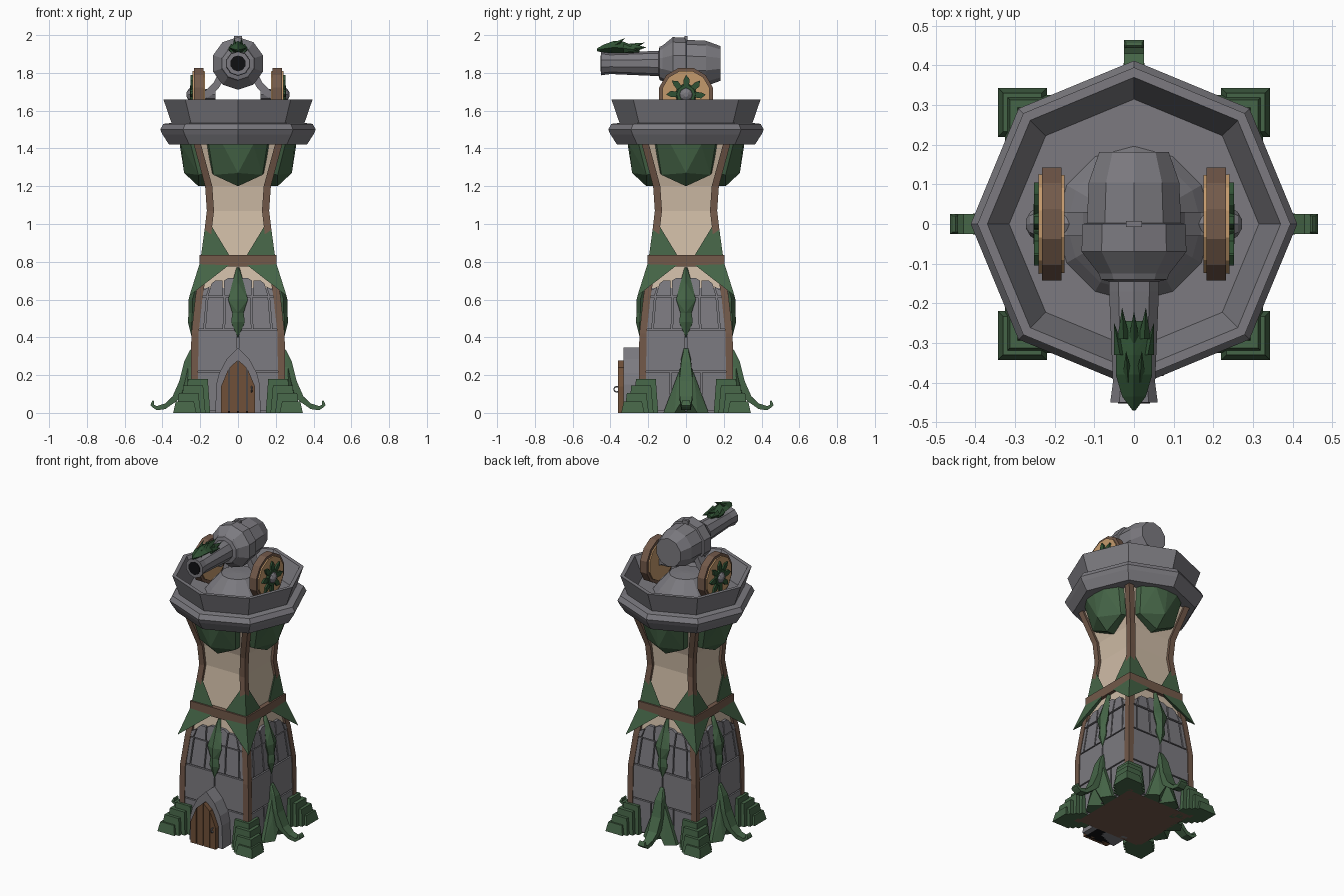
import bpy, bmesh, math
from mathutils import Vector, Matrix

if "Cube" in bpy.data.objects:
    bpy.data.objects.remove(bpy.data.objects["Cube"])

def material(name, r, g, b):
    m = bpy.data.materials.new(name)
    m.diffuse_color = (r, g, b, 1)
    m.use_nodes = True
    m.node_tree.nodes["Principled BSDF"].inputs["Base Color"].default_value = m.diffuse_color
    return m

STONE = material("grey stone", .20, .195, .215)
GREEN = material("leaf green", .06, .13, .063)
DARK = material("deep green", .03, .085, .035)
CREAM = material("cream plaster", .62, .50, .38)
BROWN = material("brown wood", .17, .10, .068)
DOOR = material("door wood", .16, .08, .04)
TAN = material("tan wood", .55, .32, .15)
BLACK = material("black", .005, .005, .006)

def hull(pts):
    bm = bmesh.new()
    for p in pts:
        bm.verts.new(p)
    res = bmesh.ops.convex_hull(bm, input=bm.verts)
    junk = [v for v in bm.verts if not v.link_faces]
    bmesh.ops.delete(bm, geom=junk, context='VERTS')
    bmesh.ops.dissolve_limit(bm, angle_limit=.02, verts=bm.verts, edges=bm.edges)
    bm.verts.index_update()
    out = ([v.co.copy() for v in bm.verts], [[v.index for v in f.verts] for f in bm.faces])
    bm.free()
    return out

def chain(rings):
    return [hull(a + b) for a, b in zip(rings, rings[1:])]

def loft(rings):
    n = len(rings[0])
    vs = [Vector(p) for r in rings for p in r]
    fs = [[i * n + j, i * n + (j + 1) % n, (i + 1) * n + (j + 1) % n, (i + 1) * n + j]
          for i in range(len(rings) - 1) for j in range(n)]
    fs += [list(range(n)), list(range(len(vs) - n, len(vs)))]
    return vs, fs

def lathe(profile, n, axis='Z', c=(0, 0, 0), off=0):
    rings = []
    for r, h in profile:
        ring = []
        for i in range(n):
            a = 2 * math.pi * (i + off) / n
            u, v = r * math.cos(a), r * math.sin(a)
            p = {'Z': (u, v, h), 'Y': (u, h, v), 'X': (h, u, v)}[axis]
            ring.append(Vector(p) + Vector(c))
        rings.append(ring)
    return loft(rings)

def part(name, pieces, mats, turns=(0,)):
    """Join pieces into one object, repeated at quarter turns about z."""
    mats = mats if isinstance(mats, list) else [mats]
    vs, fs = [], []
    for k in turns:
        m = Matrix.Rotation(k * math.pi / 2, 3, 'Z')
        for pv, pf in pieces:
            o = len(vs)
            vs += [m @ Vector(p) for p in pv]
            fs += [[i + o for i in f] for f in pf]
    me = bpy.data.meshes.new(name)
    me.from_pydata(vs, [], fs)
    bm = bmesh.new()
    bm.from_mesh(me)
    bmesh.ops.recalc_face_normals(bm, faces=bm.faces)
    bm.to_mesh(me)
    bm.free()
    for m in mats:
        me.materials.append(m)
    ob = bpy.data.objects.new(name, me)
    bpy.context.collection.objects.link(ob)
    return ob

def box(x0, x1, y0, y1, z0, z1):
    return hull([(x, y, z) for x in (x0, x1) for y in (y0, y1) for z in (z0, z1)])

def interp(table, t):
    for (a, p), (b, q) in zip(table, table[1:]):
        if t <= b:
            return p + (q - p) * (t - a) / (b - a)
    return table[-1][1]

ALL = range(4)
WALL = [(0, .235), (.42, .23), (.62, .208), (.66, .201), (.8, .18), (1.07, .148), (1.2, .157), (1.44, .222)]
wall = lambda z: interp(WALL, z)
square = lambda cx, cy, h, z: [(cx - h, cy - h, z), (cx + h, cy - h, z), (cx + h, cy + h, z), (cx - h, cy + h, z)]

# tower body: stone below, plaster above, wooden underside
body = part("tower_body", [loft([square(0, 0, w, z) for z, w in WALL])], [STONE, CREAM, BROWN])
for f in body.data.polygons:
    f.material_index = 2 if f.normal.z < -.9 else (1 if f.center.z > .65 else 0)

# stone blocks laid on each wall
def block(pts, d=.013):
    return hull([(x, -wall(z) - e, z) for x, z in pts for e in (d, -.01)])
blocks = []
for z0, z1, cuts in ((.01, .215, (-1, -.35, .35, 1)), (.223, .435, (-1, 0, 1)),
                     (.443, .61, (-1, -.78, -.33, .33, .78, 1))):
    for a, b in zip(cuts, cuts[1:]):
        g = .004
        blocks.append(block([(a * wall(z0) + g, z0), (b * wall(z0) - g, z0),
                             (b * wall(z1) - g, z1), (a * wall(z1) + g, z1)]))
blocks.append(block([(-.07, .618), (.07, .618), (.075, .70), (.05, .715), (-.05, .715), (-.075, .70)], .018))
for s in (-1, 1):
    blocks.append(block([(s * .078, .618), (s * .16, .618), (s * .14, .685), (s * .12, .70), (s * .083, .70)], .018))
    blocks.append(block([(s * .168, .618), (s * .2, .618), (s * .19, .645), (s * .15, .67)], .016))
part("stone_blocks", blocks, STONE, ALL)

# corner beams
part("corner_beams", chain([square(w - .002, w - .002, .019, z) for z, w in WALL]), BROWN, ALL)

# cloth drapes over the corners, and sash
a, b, mid = (.025, .198, .80), (.198, .025, .80), (.2, .2, .80)
part("corner_drapes", [hull([(.168, .168, 1.035), mid, a, b]),
                       hull([(.257, .257, .62), (.235, .235, .66), mid, a, b])], GREEN, ALL)
part("sash", [box(-.204, .204, -.204, .204, .775, .835)], BROWN)

# hanging leaves
leaf = [(.77, .008, .207), (.69, .03, .235), (.60, .052, .262), (.53, .03, .262), (.48, .036, .265), (.40, .003, .245)]
part("hanging_leaves", chain([[(-h, -o + .02, z), (0, -o, z), (h, -o + .02, z), (0, -.19, z)] for z, h, o in leaf]),
     GREEN, ALL)

# shield shaped brackets below the platform
part("shield_brackets", [hull([(s * x, -o, z) for s in (-1, 1) for x, o, z in (
    (.17, .20, 1.43), (.17, .15, 1.40), (.14, .14, 1.27), (0, .15, 1.2), (0, .21, 1.2),
    (.13, .21, 1.26), (.155, .25, 1.42), (0, .31, 1.43), (0, .285, 1.27), (.08, .30, 1.42))])], GREEN, ALL)

# stepped corner footings
steps = []
for lo, hi, z in ((.155, .27, .18), (.18, .295, .145), (.205, .318, .105), (.228, .335, .06)):
    c, h = (lo + hi) / 2, (hi - lo) / 2
    steps.append(hull(square(c, c, h + .008, 0) + square(c, c, h - .005, z)))
part("stepped_footings", steps, GREEN, ALL)

# curling roots on the three sides without a door
root = [(.245, .33, .012, .02), (.265, .27, .025, .04), (.285, .17, .035, .05), (.325, .085, .033, .045),
        (.385, .035, .026, .03), (.43, .025, .025, .022), (.455, .04, .025, .018), (.45, .06, .02, .012)]
roots = chain([[(x, -o + e, max(z + f, 0)) for x in (-h, h) for e, f in ((-t / 2, 0), (t / 2, 0), (0, t / 2), (0, -t / 2))]
               for o, z, h, t in root])
for s in (-1, 1):
    roots.append(hull([(0, -.23, .31), (s * .03, -.265, .24), (s * .05, -.285, .13), (s * .12, -.27, 0),
                       (s * .12, -.22, 0), (s * .06, -.31, 0), (0, -.31, .1), (0, -.23, 0)]))
part("curling_roots", roots, GREEN, (1, 2, 3))

# doorway
ARCH = [(.0, .345), (.06, .285), (.10, .21), (.115, .15), (.12, .0)]
part("door_surround", [hull([(s * x, y, z) for s in (-1, 1) for x, z in ARCH for y in (-.33, -.2)])], STONE)
LEAF = [(0, .28), (.03, .26), (.065, .215), (.09, .14)]
planks = []
for x0, x1 in ((-.09, -.05), (-.046, -.002), (.002, .046), (.05, .09)):
    pts = [(x0, 0), (x1, 0), (x0, interp(LEAF, abs(x0))), (x1, interp(LEAF, abs(x1)))]
    planks.append(hull([(x, y, z) for x, z in pts for y in (-.36, -.325)]))
part("door_planks", planks, DOOR)
part("door_shadow", [box(-.085, .085, -.345, -.22, -.0, .01)], BLACK)
bpy.ops.mesh.primitive_torus_add(major_radius=.014, minor_radius=.004, major_segments=10, minor_segments=5,
                                 location=(.072, -.367, .125), rotation=(0, math.pi / 2, 0))
bpy.context.object.name = "door_ring"
bpy.context.object.data.materials.append(STONE)

# octagonal platform with parapet
part("platform", [lathe([(.01, 1.42), (.365, 1.42), (.40, 1.475), (.412, 1.50), (.395, 1.53), (.352, 1.535),
                         (.395, 1.66), (.37, 1.66), (.315, 1.54), (.01, 1.54)], 8)], STONE)
part("cannon_pedestal", [lathe([(.2, 1.535), (.17, 1.575), (.10, 1.65), (.02, 1.655)], 12)], STONE)

# cannon along y
C = (0, 0, 1.85)
part("cannon_barrel", [lathe([(.03, -.45), (.063, -.45), (.056, -.40), (.066, -.17), (.066, -.145), (.088, -.14),
                              (.094, -.125), (.139, -.07), (.137, .0), (.125, .002), (.12, .105), (.092, .182),
                              (.01, .182)], 10, 'Y', C, .5),
                       box(-.02, .02, -.008, .008, 1.93, 1.995)], STONE)
part("cannon_bore", [lathe([(.042, -.453), (.042, -.44)], 10, 'Y', C, .5)], BLACK)

# beast head ornament on the muzzle
head = [(-.47, .004, 1.915, 1.93), (-.435, .03, 1.905, 1.95), (-.38, .046, 1.90, 1.97), (-.33, .046, 1.895, 1.965),
        (-.28, .035, 1.895, 1.945), (-.245, .022, 1.905, 1.93)]
horns = chain([[(-h, y, (lo + hi) / 2), (h, y, (lo + hi) / 2), (0, y, lo), (0, y, hi)] for y, h, lo, hi in head])
for x, y, z, x2 in ((.03, -.21, 1.935, .026), (-.03, -.21, 1.935, -.026), (0, -.22, 1.96, 0),
                    (.05, -.25, 1.92, .035), (-.05, -.25, 1.92, -.035), (.02, -.32, 1.985, .015), (-.02, -.32, 1.985, -.015)):
    by = y - .08
    horns.append(hull([(x, y, z), (x2 - .016, by, 1.93), (x2 + .016, by, 1.93), (x2, by, 1.905), (x2, by, 1.955)]))
part("beast_head", horns, DARK)

# wheels, hubs and struts on both sides
W = (0, 0, 1.685)
rims, discs, hubs, stars = [], [], [], []
for s in (-1, 1):
    rims.append(lathe([(.147, s * .183), (.147, s * .232)], 12, 'X', W, .5))
    discs.append(lathe([(.128, s * .175), (.13, s * .241)], 12, 'X', W, .5))
    hubs.append(lathe([(.03, s * .12), (.03, s * .25), (.038, s * .25), (.03, s * .262), (.012, s * .272)], 8, 'X', W))
    hubs += chain([[(s * (x + e), y, z + f) for y in (-.03, .03) for e, f in ((-.014, -.014), (.014, .014))]
                   for x, z in ((.08, 1.80), (.115, 1.735), (.155, 1.695), (.19, 1.675))])
    stars.append(lathe([(.058, s * .24), (.05, s * .254)], 10, 'X', W))
    for i in range(8):
        m = Matrix.Translation(W) @ Matrix.Rotation(i * math.pi / 4, 4, 'X')
        pts = [(s * x, u, v) for x in (.24, .252) for u, v in ((-.014, .04), (.014, .04), (.02, .08), (0, .105), (-.012, .08))]
        stars.append(hull([m @ Vector(p) for p in pts]))
part("wheel_rims", rims, BROWN)
part("wheel_discs", discs, TAN)
part("wheel_hubs_and_struts", hubs, STONE)
part("wheel_ornaments", stars, DARK)
